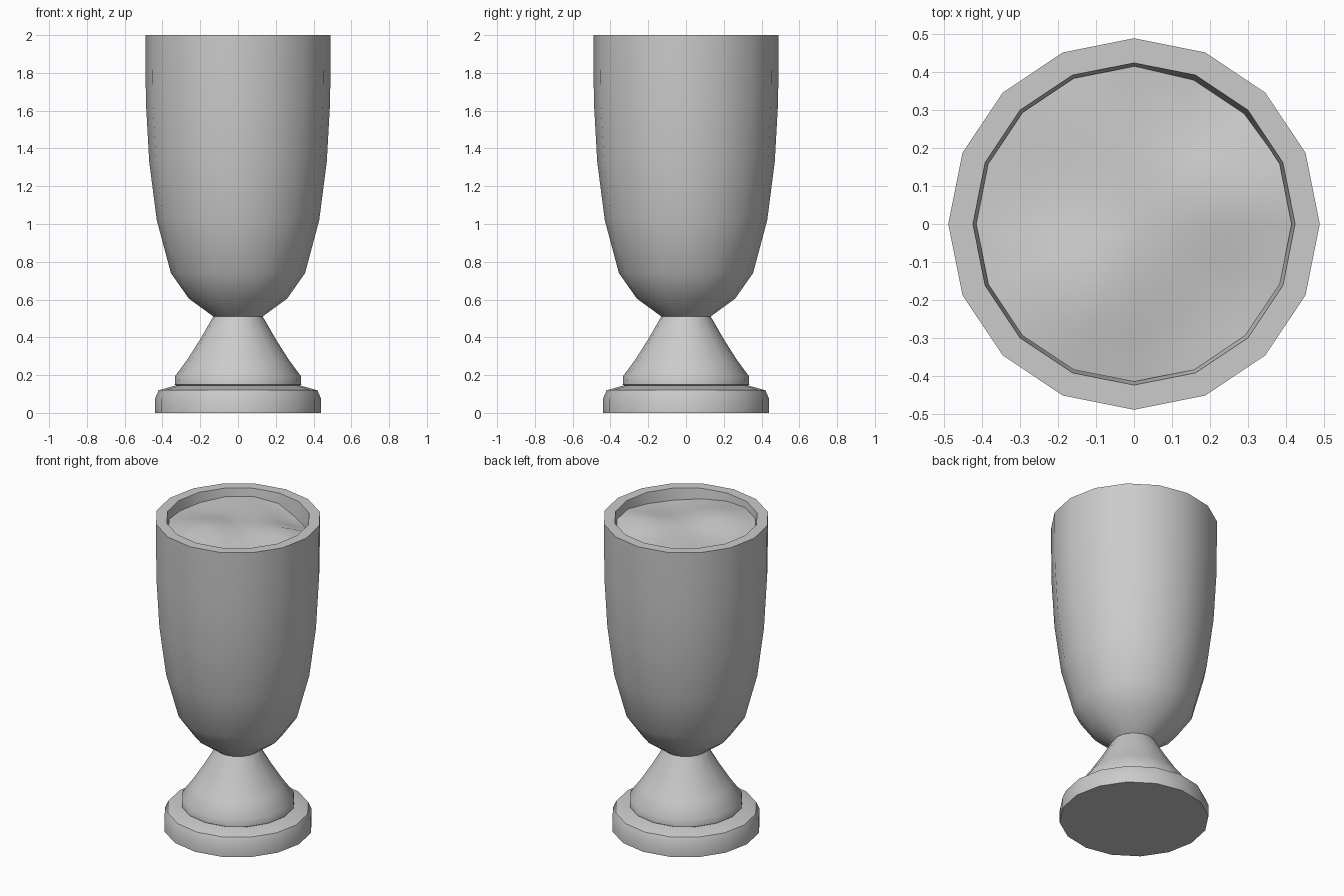
import bpy, bmesh, math

old = bpy.data.objects.get("Cube")
if old:
    bpy.data.objects.remove(old, do_unlink=True)

SIDES = 16

grey = bpy.data.materials.new("plain_grey")
grey.use_nodes = True
COLOR = (0.6, 0.6, 0.6, 1)
grey.diffuse_color = COLOR
grey.node_tree.nodes["Principled BSDF"].inputs["Base Color"].default_value = COLOR


def finish(name, bm, angle):
    bmesh.ops.recalc_face_normals(bm, faces=bm.faces)
    mesh = bpy.data.meshes.new(name)
    bm.to_mesh(mesh)
    bm.free()
    mesh.materials.append(grey)
    obj = bpy.data.objects.new(name, mesh)
    bpy.context.collection.objects.link(obj)
    bpy.ops.object.select_all(action='DESELECT')
    obj.select_set(True)
    bpy.context.view_layer.objects.active = obj
    bpy.ops.object.shade_smooth_by_angle(angle=math.radians(angle))
    return obj


def ring(bm, radius, height):
    """One closed loop of vertices; height may be a function of x and y."""
    verts = []
    for i in range(SIDES):
        a = i * math.tau / SIDES
        x, y = radius * math.cos(a), radius * math.sin(a)
        verts.append(bm.verts.new((x, y, height(x, y) if callable(height) else height)))
    return verts


def bridge(bm, a, b):
    for i in range(SIDES):
        j = (i + 1) % SIDES
        bm.faces.new((a[i], a[j], b[j], b[i]))


def lathe(name, profile, angle=35):
    """Turn a profile of (radius, height) points, capping both ends."""
    bm = bmesh.new()
    rings = [ring(bm, r, z) for r, z in profile]
    for a, b in zip(rings, rings[1:]):
        bridge(bm, a, b)
    bm.faces.new(rings[0])
    bm.faces.new(rings[-1])
    return finish(name, bm, angle)


# Foot disc with a bevelled shoulder
lathe("foot", [(.44, 0), (.44, .075), (.42, .12), (.33, .145)], 50)

# Flared stem
lathe("stem", [(.32, .14), (.335, .15), (.333, .195), (.27, .28), (.2, .39), (.13, .512)], 40)

# Bowl: outer wall, rim, inner wall
lathe("bowl", [(.13, .51), (.26, .605), (.355, .74), (.43, 1.02), (.47, 1.33),
               (.488, 1.65), (.49, 2), (.425, 2), (.405, 1.85), (.39, 1.33),
               (.35, 1.02), (.27, .78), (.1, .62)])

# Rippled drink surface: (x, y, height, width) of each swell or dip
SWELLS = [(-.11, -.18, .06, .16), (.27, .13, .045, .13), (.25, .33, -.07, .13),
          (-.15, .25, .02, .15), (.22, -.2, -.02, .15), (-.3, .05, -.015, .12)]


def ripple(x, y):
    return 1.938 + sum(h * math.exp(-((x - u) ** 2 + (y - v) ** 2) / (2 * w * w))
                       for u, v, h, w in SWELLS)


bm = bmesh.new()
STEPS = 9
loops = [ring(bm, .416 * k / STEPS, ripple) for k in range(1, STEPS + 1)]
for a, b in zip(loops, loops[1:]):
    bridge(bm, a, b)
centre = bm.verts.new((0, 0, ripple(0, 0)))
for i in range(SIDES):
    bm.faces.new((centre, loops[0][i], loops[0][(i + 1) % SIDES]))
drink = finish("drink_surface", bm, 60)
# Make sure the open surface faces upward
if drink.data.polygons[0].normal.z < 0:
    drink.data.flip_normals()
